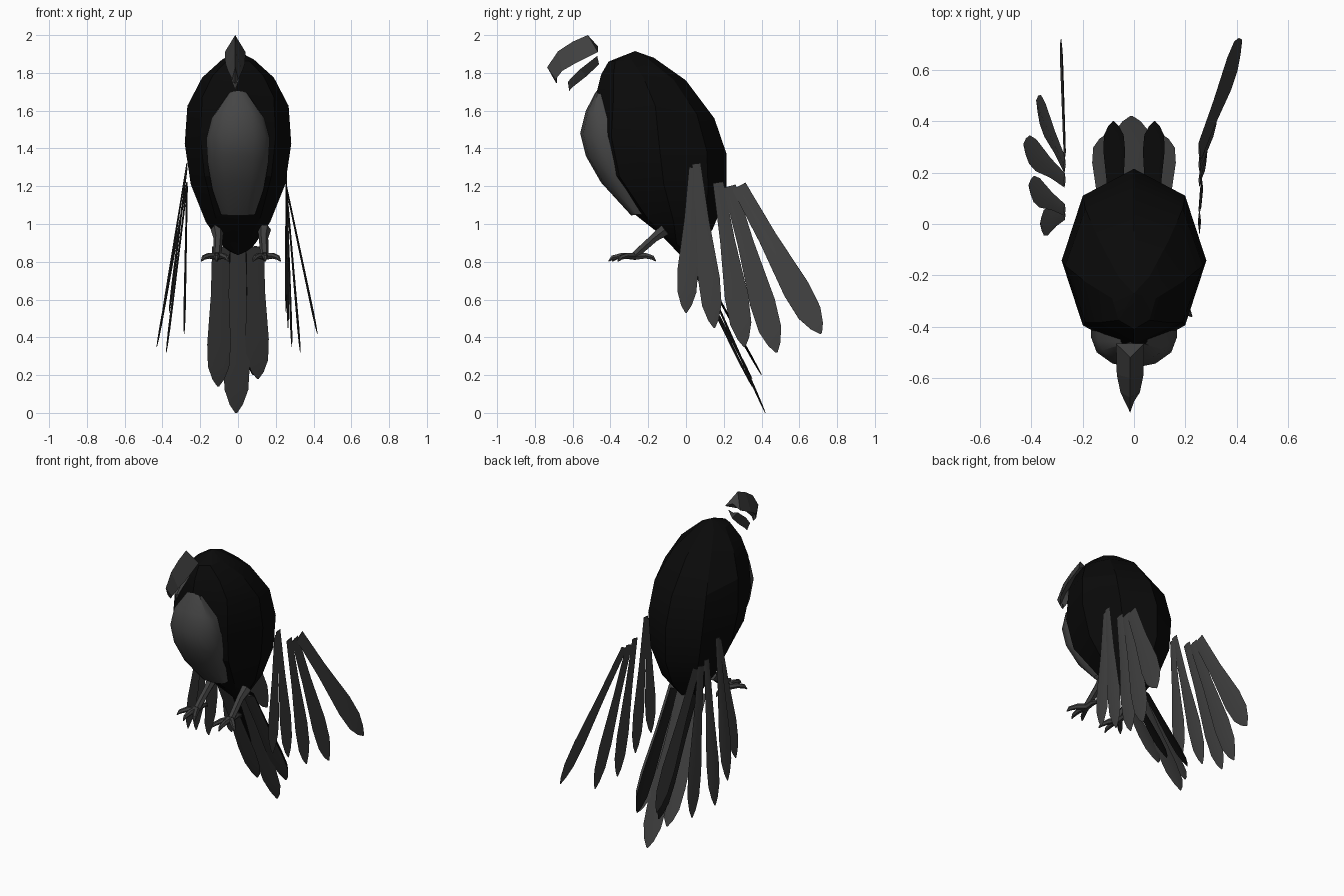
import bpy, bmesh, math
from mathutils import Vector

cube = bpy.data.objects.get("Cube")
if cube:
    bpy.data.objects.remove(cube)


def material(name, value):
    m = bpy.data.materials.new(name)
    m.use_nodes = True
    colour = (value, value, value, 1)
    m.diffuse_color = colour
    m.node_tree.nodes["Principled BSDF"].inputs["Base Color"].default_value = colour
    return m


BLACK = material("plumage_black", 0.003)
GREY = material("feather_grey", 0.05)
BELLY = material("belly_grey", 0.06)


def loft(name, rows, mat, closed=True, angle=None):
    """Skin a list of equal-length point rows; closed rows get end caps."""
    bm = bmesh.new()
    rings = [[bm.verts.new(p) for p in row] for row in rows]
    n = len(rows[0])
    for a, b in zip(rings, rings[1:]):
        for i in range(n if closed else n - 1):
            j = (i + 1) % n
            bm.faces.new((a[i], a[j], b[j], b[i]))
    if closed:
        bm.faces.new(rings[0])
        bm.faces.new(rings[-1])
    bmesh.ops.remove_doubles(bm, verts=bm.verts, dist=0.0005)
    bmesh.ops.recalc_face_normals(bm, faces=bm.faces)
    me = bpy.data.meshes.new(name)
    bm.to_mesh(me)
    bm.free()
    me.materials.append(mat)
    ob = bpy.data.objects.new(name, me)
    bpy.context.collection.objects.link(ob)
    if angle:
        bpy.ops.object.select_all(action='DESELECT')
        ob.select_set(True)
        bpy.context.view_layer.objects.active = ob
        bpy.ops.object.shade_smooth_by_angle(angle=math.radians(angle))
    return ob


def feather(name, base, tip, width, mat, across, root=0.5, thick=0.012):
    """Thin lens-section blade that widens toward a pointed end."""
    base, tip = Vector(base), Vector(tip)
    along = tip - base
    side = Vector(across)
    side = (side - along * side.dot(along) / along.length_squared).normalized()
    up = along.cross(side).normalized()
    rows = []
    for t, w in ((0, root), (.35, root * .5 + .4), (.7, 1), (.86, .9), (.95, .5), (1, .08)):
        c, s = base + along * t, side * width / 2 * w
        u = up * thick / 2 * min(1, w + .2)
        rows.append([c - s, c + u, c + s, c - u])
    return loft(name, rows, mat, angle=30)


def tube(name, points, radii, mat, sides=6):
    """Tapered limb through a few points."""
    points = [Vector(p) for p in points]
    rows = []
    for i, (p, r) in enumerate(zip(points, radii)):
        d = points[min(i + 1, len(points) - 1)] - points[max(i - 1, 0)]
        q = d.to_track_quat('Z', 'Y')
        rows.append([p + q @ Vector((r * math.cos(k * math.tau / sides),
                                     r * math.sin(k * math.tau / sides), 0))
                     for k in range(sides)])
    return loft(name, rows, mat, angle=40)


# Egg-shaped body: tilted eight-sided rings (front y, z, back y, z, half width)
rings = []
for fy, fz, by, bz, hw in (
        (-.271, 1.915, -.269, 1.915, .001), (-.41, 1.86, -.17, 1.88, .085),
        (-.45, 1.79, 0, 1.76, .19), (-.475, 1.69, .15, 1.56, .268),
        (-.50, 1.48, .215, 1.37, .282), (-.45, 1.27, .215, 1.15, .25),
        (-.27, 1.05, .14, .97, .17), (-.13, .94, .03, .85, .09),
        (-.03, .835, -.028, .835, .001)):
    ring = []
    for k in range(8):
        a = k * math.tau / 8
        t = (1 - math.cos(a)) / 2
        ring.append((hw * math.sin(a), fy + (by - fy) * t, fz + (bz - fz) * t))
    rings.append(ring)
loft("body", rings, BLACK, angle=20)

# Raised belly patch (centre y, z, edge y, z, half width)
rows = []
for cy, cz, ey, ez, hw in (
        (-.475, 1.705, -.46, 1.69, .05), (-.53, 1.6, -.455, 1.56, .14),
        (-.56, 1.48, -.44, 1.45, .168), (-.53, 1.36, -.41, 1.32, .16),
        (-.45, 1.22, -.34, 1.18, .135), (-.29, 1.045, -.26, 1.05, .09)):
    row = [(-hw, ey + .06, ez)]
    for k in range(-3, 4):
        a = k * math.pi / 6
        c = math.cos(a)
        row.append((hw * math.sin(a), ey + (cy - ey) * c, ez + (cz - ez) * c))
    rows.append(row + [(hw, ey + .06, ez)])
loft("belly_patch", rows, BELLY, closed=False, angle=40)

# Beak: ridged upper half (ridge y, z, lower edge y, z, half width) and lower half
X = -.015
upper = [[(X - w, ey, ez), (X, ry, rz), (X + w, ey, ez), (X, ey, ez + .03)]
         for ry, rz, ey, ez, w in (
             (-.52, 2.0, -.466, 1.91, .055), (-.6, 1.965, -.587, 1.85, .052),
             (-.677, 1.915, -.656, 1.81, .038), (-.735, 1.83, -.69, 1.765, .016),
             (-.69, 1.75, -.683, 1.745, .002))]
loft("upper_beak", upper, GREY)
lower = [[(X - w, ty, tz), (X, by, bz), (X + w, ty, tz), (X, ty, tz - .012)]
         for ty, tz, by, bz, w in (
             (-.47, 1.89, -.46, 1.845, .035), (-.56, 1.82, -.53, 1.78, .033),
             (-.624, 1.755, -.6, 1.725, .018), (-.618, 1.715, -.614, 1.71, .002))]
loft("lower_beak", lower, GREY)

# Wing feathers: base y, z, tip y, z, width, root ratio, left tip x, right tip x
wing = ((.035, 1.3, 0, .53, .11, .35, .255, -.365),
        (.055, 1.32, .15, .45, .115, .4, .265, -.41),
        (.17, 1.22, .31, .35, .125, .45, .285, -.43),
        (.23, 1.2, .48, .32, .135, .5, .33, -.38),
        (.28, 1.2, .715, .42, .145, .55, .42, -.285))
for i, (by, bz, ty, tz, w, root, lx, rx) in enumerate(wing, 1):
    for side, bx, tx in (("left", .255, lx), ("right", -.27, rx)):
        feather(f"{side}_wing_feather_{i}", (bx, by, bz), (tx, ty, tz), w, GREY,
                (0, 1, 0), root)

# Tail feathers, layered front to back
feather("centre_tail_feather", (0, .03, .88), (-.01, .42, 0), .14, GREY, (1, 0, 0), .6)
for side, s, tip_z in (("left", 1, .18), ("right", -1, .14)):
    feather(f"{side}_dark_tail_feather", (s * .07, .02, .88), (s * .08, .4, .2), .085,
            BLACK, (1, 0, 0), .7)
    feather(f"{side}_outer_tail_feather", (s * .09, -.02, .88), (s * .105, .35, tip_z),
            .125, GREY, (1, 0, 0), .75)

# Legs and clawed feet
for side, s in (("left", 1), ("right", -1)):
    cx = .015 + s * .125
    tube(f"{side}_leg", [(cx, -.11, .97), (cx - s * .005, -.17, .925), (cx, -.27, .835)],
         (.035, .025, .022), GREY)
    for name, dx, dy in (("outer", .085, -.09), ("middle", .005, -.14),
                         ("inner", -.06, -.12), ("back", 0, .11)):
        ex, ey = cx + s * dx, -.27 + dy
        tube(f"{side}_{name}_toe",
             [(cx, -.27, .828), (cx + s * dx * .5, -.27 + dy * .5, .832),
              (cx + s * dx * .85, -.27 + dy * .85, .822), (ex, ey, .803)],
             (.02, .017, .013, .003), GREY)
